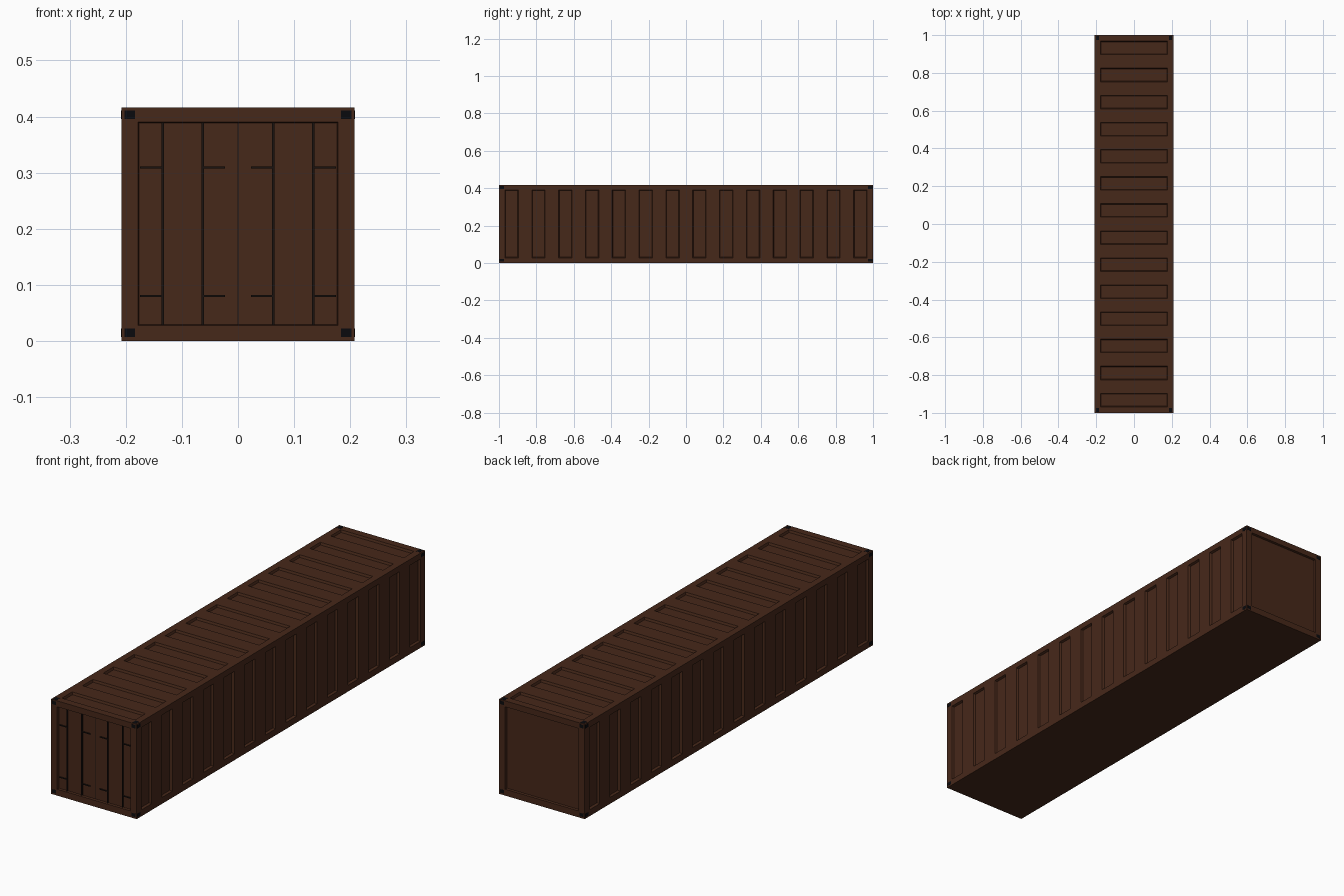
import bpy, bmesh
from mathutils import Vector

if "Cube" in bpy.data.objects:
    bpy.data.objects.remove(bpy.data.objects["Cube"])

W, L, H = 0.208, 1.0, 0.416      # half width, half length, height
RIM = 0.03                       # frame width around every panel
DEPTH = 0.01


def material(name, rgb):
    m = bpy.data.materials.new(name)
    m.diffuse_color = (*rgb, 1)
    m.use_nodes = True
    m.node_tree.nodes["Principled BSDF"].inputs["Base Color"].default_value = m.diffuse_color
    return m


BROWN = material("brown_paint", (0.062, 0.021, 0.010))
DARK = material("dark_steel", (0.010, 0.006, 0.005))
BLACK = material("black_socket", (0.003, 0.003, 0.004))


def finish(bm, name, mat):
    mesh = bpy.data.meshes.new(name)
    bm.to_mesh(mesh)
    bm.free()
    mesh.materials.append(mat)
    ob = bpy.data.objects.new(name, mesh)
    bpy.context.collection.objects.link(ob)
    return ob


def add_box(bm, centre, size):
    vs = bmesh.ops.create_cube(bm, size=1)["verts"]
    for v in vs:
        v.co = Vector(c * s for c, s in zip(v.co, size)) + Vector(centre)


def add_wall(bm, us, vs, place, pocket):
    """Gridded wall; returns the faces that are to be pressed inwards."""
    grid = [[bm.verts.new(place(u, v)) for v in vs] for u in us]
    sunk = []
    for i in range(len(us) - 1):
        for j in range(len(vs) - 1):
            f = bm.faces.new((grid[i][j], grid[i + 1][j],
                              grid[i + 1][j + 1], grid[i][j + 1]))
            if pocket(i, j):
                sunk.append(f)
    return sunk


# container shell: 14 pressed pockets on sides and roof, framed ends
step = 2 * (L - RIM - 0.002) / 27
ys = [-L] + [-(L - RIM - 0.002) + step * k for k in range(28)] + [L]
xs = [-W, -W + RIM, W - RIM, W]
zs = [0, RIM - 0.002, H - RIM + 0.004, H]
rib = lambda i, j: i % 2 == 1 and j == 1
panel = lambda i, j: i == 1 and j == 1
bm = bmesh.new()
ribs, ends = [], []
for s in (-1, 1):
    ribs += add_wall(bm, ys, zs, lambda u, v: (s * W, u, v), rib)
    ends += add_wall(bm, xs, zs, lambda u, v: (u, s * L, v), panel)
ribs += add_wall(bm, ys, xs, lambda u, v: (v, u, H), rib)
add_wall(bm, ys, xs, lambda u, v: (v, u, 0), lambda i, j: False)
bmesh.ops.remove_doubles(bm, verts=bm.verts, dist=1e-5)
bmesh.ops.recalc_face_normals(bm, faces=bm.faces)
bmesh.ops.inset_individual(bm, faces=ribs, thickness=0.005, depth=-DEPTH)
bmesh.ops.inset_individual(bm, faces=ends, thickness=0.002, depth=-DEPTH)
finish(bm, "container_shell", BROWN)

# door lock rods
z0, z1 = zs[1], zs[2]
yd = -L + DEPTH
bm = bmesh.new()
for x in (-0.134, -0.063, 0.063, 0.134):
    add_box(bm, (x, yd - 0.002, (z0 + z1) / 2), (0.004, 0.006, z1 - z0))
finish(bm, "lock_rods", DARK)

# seam between the two doors
bm = bmesh.new()
add_box(bm, (0, yd, (z0 + z1) / 2), (0.0012, 0.001, z1 - z0))
finish(bm, "door_seam", DARK)

# tapered door handles beside each rod
bm = bmesh.new()
for s in (-1, 1):
    for x in (0.155, 0.043):
        for z in (0.08, 0.309):
            add_box(bm, (s * x, yd - 0.002, z), (0.039, 0.005, 0.0035))
finish(bm, "door_handles", DARK)

# corner fitting sockets on the ends, sides and roof
bm = bmesh.new()
T = 0.001
for sx in (-1, 1):
    for sy in (-1, 1):
        for z in (0.0145, H - 0.0125):
            add_box(bm, (sx * 0.193, sy * L, z), (0.018, T, 0.015))
            add_box(bm, (sx * W, sy * 0.985, z), (T, 0.023, 0.015))
        add_box(bm, (sx * 0.193, sy * 0.985, H), (0.018, 0.023, T))
finish(bm, "corner_sockets", BLACK)
